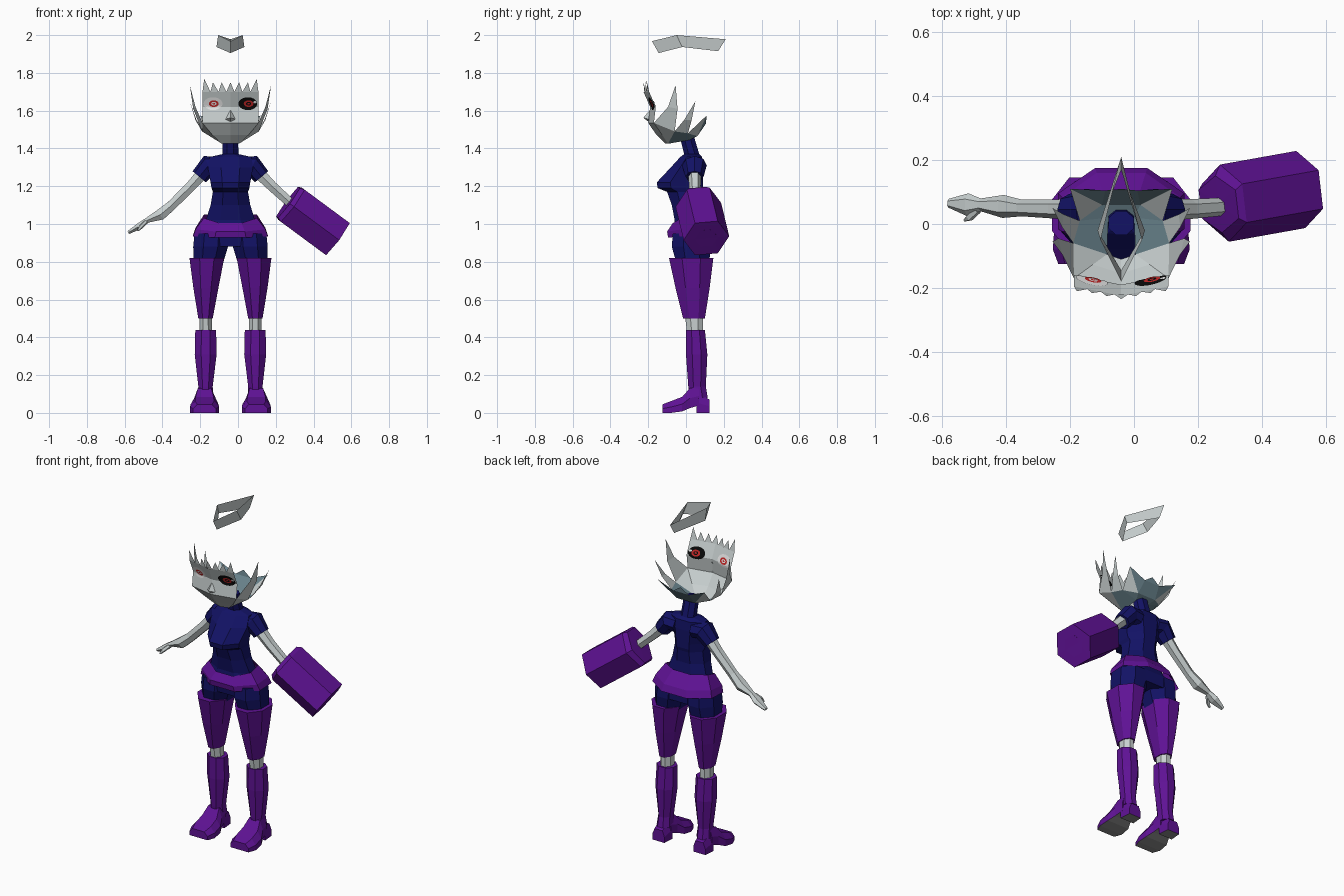
import bpy, bmesh, math
from mathutils import Vector

if "Cube" in bpy.data.objects:
    bpy.data.objects.remove(bpy.data.objects["Cube"])

CX = -0.04  # body midline


def material(name, r, g, b):
    m = bpy.data.materials.new(name)
    m.diffuse_color = (r, g, b, 1)
    m.use_nodes = True
    m.node_tree.nodes["Principled BSDF"].inputs["Base Color"].default_value = m.diffuse_color
    return m


PALE = material("pale_grey", .58, .63, .63)
BLUE = material("navy", .006, .006, .13)
PURPLE = material("purple", .115, .006, .30)
TEAL = material("slate_teal", .15, .24, .28)
SOLE = material("sole_grey", .25, .25, .25)
WHITE = material("white", .95, .95, .95)
BLACK = material("black", .003, .003, .003)
RED = material("red", .55, .02, .02)


def build(name, verts, faces, *mats, rule=None):
    me = bpy.data.meshes.new(name)
    me.from_pydata([tuple(v) for v in verts], [], faces)
    for m in mats:
        me.materials.append(m)
    bm = bmesh.new()
    bm.from_mesh(me)
    bmesh.ops.recalc_face_normals(bm, faces=bm.faces)
    bm.normal_update()
    if rule:
        for f in bm.faces:
            f.material_index = rule(f)
    bm.to_mesh(me)
    bm.free()
    ob = bpy.data.objects.new(name, me)
    bpy.context.collection.objects.link(ob)
    return ob


def loft(name, rings, *mats, caps=True, rule=None):
    n = len(rings[0])
    verts = [p for r in rings for p in r]
    faces = [(i * n + k, i * n + (k + 1) % n, (i + 1) * n + (k + 1) % n, (i + 1) * n + k)
             for i in range(len(rings) - 1) for k in range(n)]
    if caps:
        faces += [tuple(range(n)), tuple(range(len(verts) - n, len(verts)))]
    return build(name, verts, faces, *mats, rule=rule)


def level_ring(z, y0, y1, hx, cx=CX, n=8, dip=0):
    """Horizontal ring filling x = cx +- hx and y0..y1; dip lowers its front."""
    c, pts = math.cos(math.pi / n), []
    for k in range(n):
        a = (k + .5) * 2 * math.pi / n
        s = math.sin(a) / c
        pts.append((cx + hx * math.cos(a) / c, (y0 + y1) / 2 + (y1 - y0) / 2 * s,
                    z - dip * max(0, -s)))
    return pts


def tube(name, path, *mats, n=6, caps=True):
    """Loft along a path of (x, y, z, radius in y, radius across)."""
    pts, rings = [Vector(p[:3]) for p in path], []
    for i, p in enumerate(path):
        d = (pts[min(i + 1, len(pts) - 1)] - pts[max(i - 1, 0)]).normalized()
        v = d.cross(Vector((0, 1, 0))).normalized()
        u = v.cross(d)
        rings.append([pts[i] + u * p[3] * math.cos(k * 2 * math.pi / n)
                      + v * p[4] * math.sin(k * 2 * math.pi / n) for k in range(n)])
    return loft(name, rings, *mats, caps=caps)


# Torso with neck, and pelvis
loft("torso", [level_ring(*r) for r in (
    (.88, -.06, .13, .17), (.95, -.07, .13, .17), (1.02, -.06, .09, .13), (1.10, -.075, .08, .105),
    (1.17, -.10, .085, .093), (1.19, -.15, .09, .10), (1.22, -.155, .09, .105),
    (1.30, -.08, .09, .12), (1.355, -.03, .085, .11), (1.37, -.01, .07, .042),
    (1.47, -.035, .04, .04))], BLUE)

# Flared belt
loft("belt", [level_ring(1.05, -.07, .10, .14, dip=.045), level_ring(.98, -.1, .16, .185, dip=.02),
              level_ring(.94, -.095, .175, .198, dip=.012)], PURPLE, caps=False)

for s, side in ((-1, "right"), (1, "left")):
    # Shorts, stocking, knee and boot shaft
    def leg(name, rows, mat):
        loft(side + name, [level_ring(z, a, b, h, CX + s * d) for z, a, b, h, d in rows], mat)
    leg("_shorts_leg", ((.95, -.07, .13, .09, .1), (.88, -.075, .135, .092, .105),
                        (.79, -.05, .12, .078, .118)), BLUE)
    leg("_stocking", ((.82, -.09, .145, .092, .125), (.66, -.055, .125, .066, .13),
                      (.50, -.015, .10, .038, .132)), PURPLE)
    leg("_knee", ((.51, -.005, .09, .033, .132), (.43, .005, .09, .034, .131)), PALE)
    leg("_boot_shaft", ((.44, 0, .10, .055, .131), (.31, 0, .113, .058, .131),
                        (.14, .012, .105, .038, .132), (.08, .02, .115, .042, .133)), PURPLE)

    # Foot and heel with grey undersides
    def foot_ring(y, z0, z1, h):
        c = CX + s * .137
        zm = z0 + (z1 - z0) * .5
        return [(c - h, y, z0), (c + h, y, z0), (c + h, y, zm), (c + h * .65, y, z1),
                (c - h * .65, y, z1), (c - h, y, zm)]
    for part, rows in (("_foot", ((-.125, 0, .045, .06), (-.08, 0, .062, .077), (-.02, .008, .085, .073),
                                  (.02, .025, .13, .055), (.07, .04, .14, .045))),
                       ("_heel", ((.055, 0, .11, .046), (.125, 0, .07, .04)))):
        loft(side + part, [foot_ring(*r) for r in rows], PURPLE, SOLE,
             rule=lambda f: int(f.normal.z < -.7))

    # Sleeve
    tube(side + "_sleeve", [(CX + s * .06, .04, 1.305, .065, .05), (CX + s * .115, .045, 1.31, .065, .056),
                            (CX + s * .165, .045, 1.25, .048, .046)], BLUE, n=8)

# Bare arm with hand and thumb
tube("right_arm", [(-.16, .045, 1.30, .035, .038), (-.25, .047, 1.20, .03, .031),
                   (-.35, .05, 1.10, .026, .03), (-.41, .055, 1.05, .036, .034),
                   (-.48, .06, 1.02, .02, .016), (-.52, .06, .99, .036, .02),
                   (-.58, .065, .955, .014, .01)], PALE)
tube("right_thumb", [(-.49, .045, 1.01, .014, .012), (-.515, .02, .985, .012, .012),
                     (-.53, .012, .965, .005, .005)], PALE, n=5)

# Arm entering the cannon
tube("left_arm", [(.08, .045, 1.30, .035, .038), (.18, .047, 1.20, .031, .031),
                  (.29, .055, 1.10, .028, .028)], PALE)

# Hexagonal arm cannon with recessed bore
A, B = Vector((.265, .062, 1.115)), Vector((.522, .108, .925))
C = B - (B - A) * .1


def at(p, r, q):
    return (*p, r, q)


tube("cannon", [at(A, .09, .112), at(A + (B - A) * .07, .122, .122), at(B, .122, .122)], PURPLE, caps=False)
tube("cannon_back", [at(A, .09, .112), at(A - (B - A) * .005, .02, .02)], PURPLE)
tube("cannon_rim", [at(B, .122, .122), at(B + (B - A) * .002, .062, .062), at(C, .06, .06)], PURPLE, caps=False)
tube("cannon_bore", [at(B - (B - A) * .01, .06, .06), at(C, .058, .058)], PALE)

# Face sheet: rows of (z, midline y, half width, edge set-back)
rows = ((1.70, -.225, .148, .03), (1.62, -.19, .148, .03), (1.535, -.20, .148, .03),
        (1.47, -.155, .095, .03), (1.425, -.11, .045, .015))
verts = [(CX + k * h, y + abs(k) * e, z) for z, y, h, e in rows for k in (-1, 0, 1)]
faces = [(i * 3 + k, i * 3 + k + 1, i * 3 + k + 4, i * 3 + k + 3) for i in range(4) for k in (0, 1)]
build("face", verts, faces, PALE)


def face_y(dx, z):
    t = (z - 1.62) / .08 if z > 1.62 else (1.62 - z) / .085
    return -.19 - t * (.035 if z > 1.62 else .01) + .03 * abs(dx) / .148


# Jagged fringe along the top of the face
verts, faces = [], []
for i in range(7):
    a, b = -.148 + i * .296 / 7, -.148 + (i + 1) * .296 / 7
    lift = .068 if i in (0, 6) else .05
    tip = (a + b) / 2 + (i - 3) * .004
    for dx, z in ((a, 1.70), (b, 1.70), (tip, 1.70 + lift)):
        verts.append((CX + dx, face_y(dx, 1.70) - (z - 1.70) * .2, z))
    faces.append((3 * i, 3 * i + 1, 3 * i + 2))
build("fringe", verts, faces, PALE)

# Nose
build("nose", [(CX, -.19, 1.605), (CX - .026, -.197, 1.555), (CX + .026, -.197, 1.555), (CX, -.226, 1.562),
               (CX, -.197, 1.54)],
      [(0, 1, 3), (0, 3, 2), (1, 4, 3), (2, 3, 4)], PALE)


# Eyes: thin draped bands, repeated on the inside of the open face
def eye_band(name, dx, z, outer, inner, mat, off):
    n = 20
    radii = [outer + (inner - outer) * j / 3 for j in range(4)]
    rings = []
    for r in radii:
        ring = []
        for k in range(n):
            a = 2 * math.pi * k / n
            x, h = dx + r * math.cos(a), z + r * .68 * math.sin(a)
            ring.append((CX + x, face_y(x, h) + off, h))
        rings.append(ring)
    loft(name, rings, mat, caps=False)


for dx, side, back, pupil in ((-.092, "right", WHITE, WHITE), (.092, "left", BLACK, BLACK)):
    for d, layer in ((-1, "outer"), (1, "inner")):
        tag = f"{side}_eye_{layer}"
        eye_band(tag + "_base", dx, 1.637, .05, .001, back, d * .003)
        eye_band(tag + "_iris", dx + .004, 1.637, .026, .014, RED, d * .005)
        eye_band(tag + "_pupil", dx + .004, 1.637, .013, .007, pupil, d * .005)
        eye_band(tag + "_dot", dx + .004, 1.637, .007, .001, RED, d * .005)
        if side == "left":
            eye_band(tag + "_glint", dx + .038, 1.645, .009, .001, WHITE, d * .005)

# Swept hair spikes on both sides of the open head
points = [(.148, -.17, 1.535), (.15, -.06, 1.49), (.13, .01, 1.48), (.06, .06, 1.465),  # base
          (.185, -.095, 1.62), (.197, -.045, 1.61), (.215, -.055, 1.735),  # front spike
          (.185, -.01, 1.55), (.18, .03, 1.55), (.215, .05, 1.65),  # middle spike
          (.16, .11, 1.575), (.045, -.095, 1.425), (.04, .02, 1.445)]
for s, side in ((-1, "right"), (1, "left")):
    verts = [(CX + s * x, y, z) for x, y, z in points]
    build(side + "_hair", verts, [(0, 1, 5, 4), (4, 5, 6), (1, 2, 8, 7), (7, 8, 9), (2, 3, 10),
                                  (0, 11, 1), (11, 12, 2, 1), (12, 3, 2)],
          PALE, TEAL, rule=lambda f: int(f.calc_center_median().z < 1.475))

# Slate panel at the back of the head
build("hair_back", [(CX - .04, .02, 1.445), (CX + .04, .02, 1.445), (CX + .06, .06, 1.465),
                    (CX + .16, .11, 1.575), (CX + .05, .105, 1.53), (CX, .11, 1.565),
                    (CX - .05, .105, 1.53), (CX - .16, .11, 1.575), (CX - .06, .06, 1.465)],
      [(0, 1, 2, 8), (2, 3, 4), (8, 2, 4, 6), (6, 4, 5), (8, 6, 7)], TEAL)

# Floating halo: kite-shaped band
top = [(0, -.18, 1.968), (.065, -.05, 2.0), (0, .21, 1.978), (-.065, -.05, 2.0)]
low = [(0, -.145, 1.905), (.074, -.02, 1.937), (0, .17, 1.915), (-.074, -.02, 1.937)]
loft("halo", [[(CX + x, y, z) for x, y, z in r] for r in (top, low)], PALE, caps=False)
